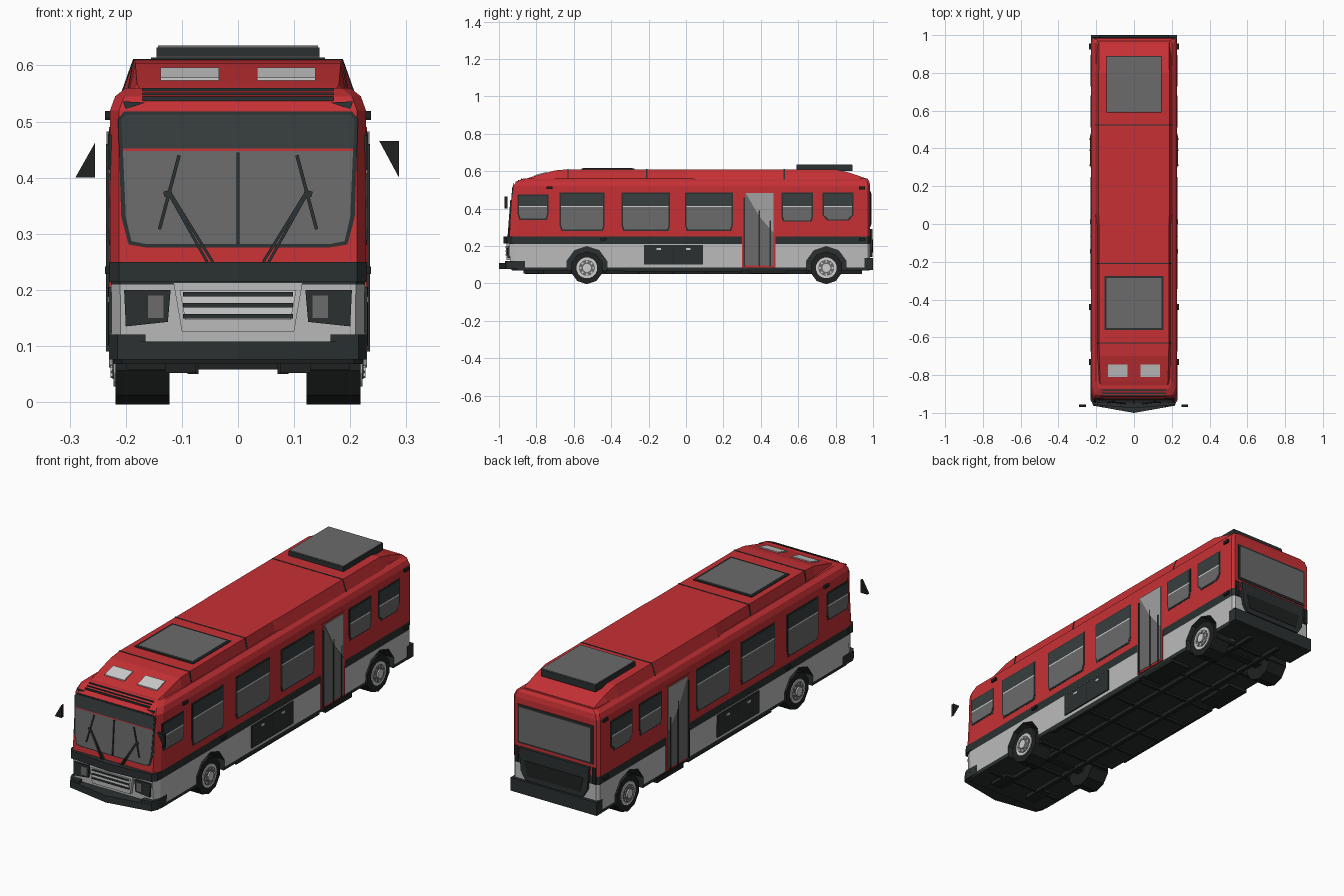
import bpy, bmesh, math
from mathutils import Vector

cube = bpy.data.objects.get("Cube")
if cube:
    bpy.data.objects.remove(cube, do_unlink=True)


def material(name, r, g, b):
    m = bpy.data.materials.new(name)
    m.use_nodes = True
    m.diffuse_color = (r, g, b, 1)
    m.node_tree.nodes["Principled BSDF"].inputs["Base Color"].default_value = (r, g, b, 1)
    return m


RED = material("red paint", .57, .03, .035)
GREY = material("light grey paint", .5, .5, .5)
DARK = material("dark trim", .024, .03, .03)
TINT = material("tinted glass", .04, .05, .05)
GLASS = material("grey glass", .145, .145, .145)
PALE = material("pale door glass", .36, .36, .36)
SILVER = material("silver", .62, .62, .62)
BLACK = material("black rubber", .014, .016, .016)


def build(name, verts, faces, *mats):
    bm = bmesh.new()
    vs = [bm.verts.new(v) for v in verts]
    for f in faces:
        bm.faces.new([vs[i] for i in f])
    bmesh.ops.recalc_face_normals(bm, faces=bm.faces)
    me = bpy.data.meshes.new(name)
    bm.to_mesh(me)
    bm.free()
    for m in mats:
        me.materials.append(m)
    ob = bpy.data.objects.new(name, me)
    bpy.context.collection.objects.link(ob)
    return ob


def loft(name, rings, *mats):
    n = len(rings[0])
    verts = [p for ring in rings for p in ring]
    faces = [list(range(n)), list(range(len(verts) - n, len(verts)))]
    for r in range(len(rings) - 1):
        for i in range(n):
            j = (i + 1) % n
            faces.append([r * n + i, r * n + j, r * n + n + j, r * n + n + i])
    return build(name, verts, faces, *mats)


def prism(name, outline, axis, lo, hi, mat):
    """Extrude a 2D outline along an axis."""
    def at(p, d):
        q = list(p)
        q.insert("xyz".index(axis), d)
        return q
    return loft(name, [[at(p, d) for p in outline] for d in (lo, hi)], mat)


def rect(a0, a1, b0, b1):
    return [(a0, b0), (a1, b0), (a1, b1), (a0, b1)]


def box(name, x, y, z, mat):
    return prism(name, rect(*x, *y), "z", *z, mat)


def mirrored(outline):
    return outline + [(-a, b) for a, b in reversed(outline)]


def front_y(z):
    return -.945 + max(0, z - .25) * .02 / .27


def front_plate(name, outline, mat, out=.004):
    rings = [[(x, front_y(z) - d, z) for x, z in outline] for d in (-.004, out)]
    return loft(name, rings, mat)


def side_plate(name, outline, mat, out, s):
    return prism(name, outline, "x", s * .222, s * (.228 + out), mat)


def bar(name, a, b, w, mat):
    """Flat strip on the front between two x-z points."""
    a, b = Vector(a), Vector(b)
    n = (b - a).orthogonal().normalized() * w / 2
    return front_plate(name, [a + n, b + n, b - n, a - n], mat, .009)


# Body shell: rows of z, half width, front y, back y
rows = [(.068, .222, -.93, .98), (.085, .225, -.94, .985), (.21, .226, -.945, .985),
        (.25, .228, -.945, .985), (.52, .228, -.925, .985), (.545, .219, -.905, .98),
        (.56, .2, -.87, .97)]
rings = []
for z, w, f, b in rows:
    ring = mirrored([(w - .016, f), (w, f + .035), (w, b - .012), (w - .012, b)])
    rings.append([(x, y, z) for x, y in ring])
body = loft("body_shell", rings, RED, GREY, DARK)
for p in body.data.polygons:
    z = p.center.z
    p.material_index = 2 if z < .085 else 1 if z < .21 else 2 if z < .25 else 0

# Wheel arches cut into the body, then wheels
AXLES = (-.53, .75)


def octagon(cy, cz, r, n=10):
    return [(cy + r * math.cos((i + .5) * math.tau / n), cz + r * math.sin((i + .5) * math.tau / n))
            for i in range(n)]


for s in (1, -1):
    for y in AXLES:
        cutter = prism("arch_cutter", octagon(y, .085, .112), "x", s * .1, s * .26, DARK)
        cutter.hide_render = True
        mod = body.modifiers.new("arch", "BOOLEAN")
        mod.operation, mod.object, mod.solver = "DIFFERENCE", cutter, "EXACT"
        mod.material_mode = "TRANSFER"
        bpy.context.view_layer.objects.active = body
        bpy.ops.object.modifier_apply(modifier=mod.name)
        bpy.data.objects.remove(cutter, do_unlink=True)
        prism("tyre", octagon(y, .083, .087), "x", s * .122, s * .218, BLACK)
        prism("wheel_rim", octagon(y, .083, .056, 16), "x", s * .2, s * .222, SILVER)
        prism("rim_recess", octagon(y, .083, .043, 16), "x", s * .2, s * .2235, GLASS)
        prism("hub", octagon(y, .083, .022, 12), "x", s * .2, s * .23, SILVER)
        for a in range(8):
            t = a * math.tau / 8
            prism("wheel_nut", octagon(y + .034 * math.cos(t), .083 + .034 * math.sin(t), .006, 6),
                  "x", s * .2, s * .227, SILVER)

# Roof pod: y, base half width, top half width, top z
pod = [(-.86, .19, .175, .558), (-.83, .192, .18, .568), (-.7, .195, .183, .604), (-.63, .196, .185, .61),
       (0, .196, .185, .61), (.05, .206, .187, .61), (.8, .206, .187, .61), (.88, .2, .185, .59),
       (.96, .195, .185, .562)]
loft("roof_pod", [[(x, y, z) for x, z in mirrored([(w, .552), (t, h)])] for y, w, t, h in pod], RED)
for y, w in ((-.63, .197), (-.21, .197), (.525, .207)):
    prism("roof_seam", mirrored([(w, .555), (.187, .6115)]), "y", y - .003, y + .003, DARK)

# Roof hatch and cooling unit
box("hatch_frame", (-.155, .155), (-.56, -.275), (.6, .614), DARK)
box("hatch_panel", (-.145, .145), (-.55, -.285), (.61, .617), GLASS)
box("cooling_unit", (-.145, .145), (.59, .89), (.6, .632), DARK)
box("cooling_unit_lid", (-.143, .143), (.592, .888), (.63, .636), GLASS)

# Roof lamps lying on the pod slope, and vent slats below them
slope = lambda y: .568 + (y + .83) * .036 / .13
for s in (1, -1):
    outline = [(s * x, y) for x, y in rect(.034, .138, -.81, -.745)]
    loft("roof_lamp", [[(x, y, slope(y) + d) for x, y in outline] for d in (-.004, .005)], SILVER)
for y, z in ((-.909, .541), (-.896, .548), (-.88, .556)):
    box("vent_slat", (-.17, .17), (y - .003, y + .003), (z - .004, z + .004), DARK)

# Windscreen with tinted header, frame and wipers
front_plate("windscreen_frame", mirrored([(.165, .276), (.195, .281), (.208, .33), (.214, .505), (.203, .518)]), DARK, .002)
front_plate("windscreen", mirrored([(.165, .282), (.19, .287), (.2, .33), (.205, .448)]), GLASS)
front_plate("windscreen_header", mirrored([(.205, .452), (.208, .503), (.2, .513)]), TINT)
front_plate("header_line", rect(-.205, .205, .448, .452), RED)
bar("windscreen_post", (0, .282), (0, .445), .006, DARK)
for s in (1, -1):
    for k in (0, .01):
        bar("wiper_arm", (s * (.045 + k), .25), (s * (.122 + k * .3), .375), .005, DARK)
    bar("wiper_blade", (s * .14, .308), (s * .105, .44), .006, DARK)
    bar("wiper_joint", (s * .118, .374), (s * .132, .37), .01, DARK)
    front_plate("corner_marker", [(s * .165, .534), (s * .205, .536), (s * .2, .522)], DARK, -.001)

# Nose: bands, bumper, grille, headlamps
prism("nose_band", mirrored([(.229, -.9), (.229, -.935), (.212, -.957), (0, -.975)]), "z", .214, .25, DARK)
prism("front_bumper", mirrored([(.225, -.86), (.229, -.93), (.215, -.962), (0, -1)]), "z", .076, .108, DARK)
for s in (1, -1):
    prism("bumper_corner", [(s * x, y) for x, y in [(.226, -.86), (.229, -.93), (.215, -.96), (.165, -.968), (.165, -.93)]],
          "z", .1, .121, DARK)
    front_plate("headlamp_housing", [(s * x, z) for x, z in [(.125, .143), (.2, .135), (.203, .2), (.12, .2)]], DARK, .009)
    front_plate("headlamp", [(s * x, z) for x, z in rect(.133, .16, .15, .19)], GLASS, .011)
front_plate("grille_panel", mirrored([(.1, .126), (.115, .213)]), GREY, .014)
front_plate("grille_inset", mirrored([(.094, .146), (.104, .2)]), SILVER, .017)
for z in (.153, .173, .192):
    front_plate("grille_slat", rect(-.098, .098, z - .004, z + .004), DARK, .02)

# Side windows, doors, lockers, mirrors
windows = [(-.9, -.735, .34, .475), (-.675, -.435, .28, .485), (-.345, -.085, .28, .485),
           (-.005, .25, .28, .485), (.51, .68, .33, .485), (.73, .895, .335, .485)]
for s in (1, -1):
    for i, (a, b, lo, hi) in enumerate(windows):
        mid = .408
        cut = .025 if i == 5 else .008
        side_plate("window_frame", [(a + cut, lo), (b - cut, lo), (b, lo + .03), (b, hi), (a, hi), (a, lo + .03)], DARK, .001, s)
        side_plate("window_pane", [(a + cut + .008, lo + .007), (b - cut - .008, lo + .007), (b - .008, lo + .03),
                                   (b - .008, mid), (a + .008, mid), (a + .008, lo + .03)], GLASS, .003, s)
        side_plate("window_vent", rect(a + .008, b - .008, mid + .006, hi - .007), TINT, .003, s)
        side_plate("window_rail", rect(a + .008, b - .008, mid, mid + .006), SILVER, .003, s)

    side_plate("door_frame", rect(.3, .478, .085, .49), RED, .002, s)
    side_plate("door_leaf", rect(.315, .388, .095, .482), GLASS, .004, s)
    side_plate("door_leaf", rect(.394, .468, .095, .482), GLASS, .004, s)
    side_plate("door_glass", [(.32, .482), (.468, .482), (.468, .27), (.39, .36)], PALE, .006, s)
    for y in (.312, .391, .45):
        side_plate("door_seal", rect(y - .004, y + .004, .09, .46 - abs(y - .312) * .9), DARK, .007, s)
    box("door_step", (s * .12, s * .225), (.34, .54), (.052, .075), BLACK)

    side_plate("locker", rect(-.225, .09, .1, .205), DARK, .003, s)
    side_plate("locker_gap", rect(-.07, -.066, .1, .205), BLACK, .004, s)
    for y in (-.145, .012):
        side_plate("locker_latch", rect(y - .012, y + .012, .178, .188), SILVER, .005, s)
    for y, z in ((-.44, .235), (.94, .235), (.94, .51), (-.73, .512)):
        side_plate("side_marker", rect(y - .016, y + .016, z - .007, z + .007), BLACK, .009, s)

prism("right_mirror", [(-.255, .462), (-.255, .4), (-.29, .4)], "y", -.97, -.955, BLACK)
prism("left_mirror", [(.252, .465), (.287, .465), (.287, .4)], "y", -.97, -.955, BLACK)

# Rear: window, engine cover, bumper
prism("rear_window_frame", rect(-.2, .2, .305, .49), "y", .98, .988, DARK)
prism("rear_window", rect(-.19, .19, .315, .48), "y", .98, .991, GLASS)
prism("engine_cover", mirrored([(.15, .14), (.175, .18), (.185, .29)]), "y", .975, .998, DARK)
prism("engine_grille", mirrored([(.14, .165), (.155, .235)]), "y", .99, 1, BLACK)
box("rear_bumper", (-.228, .228), (.955, 1), (.072, .135), DARK)
for s in (1, -1):
    prism("tail_lamp", rect(s * .195, s * .215, .215, .29), "y", .98, .99, BLACK)

# Underbody frame
for s in (1, -1):
    box("chassis_rail", (s * .07, s * .09), (-.86, .94), (.05, .072), BLACK)
    box("front_tow_block", (s * .075, s * .13), (-.87, -.76), (.052, .072), BLACK)
    box("sill_rail", (s * .205, s * .222), (-.33, .3), (.06, .072), BLACK)
for i in range(10):
    y = -.8 + i * .18
    box("cross_member", (-.2, .2), (y, y + .015), (.058, .072), BLACK)
for y in AXLES:
    box("axle", (-.14, .14), (y - .02, y + .02), (.06, .1), BLACK)
